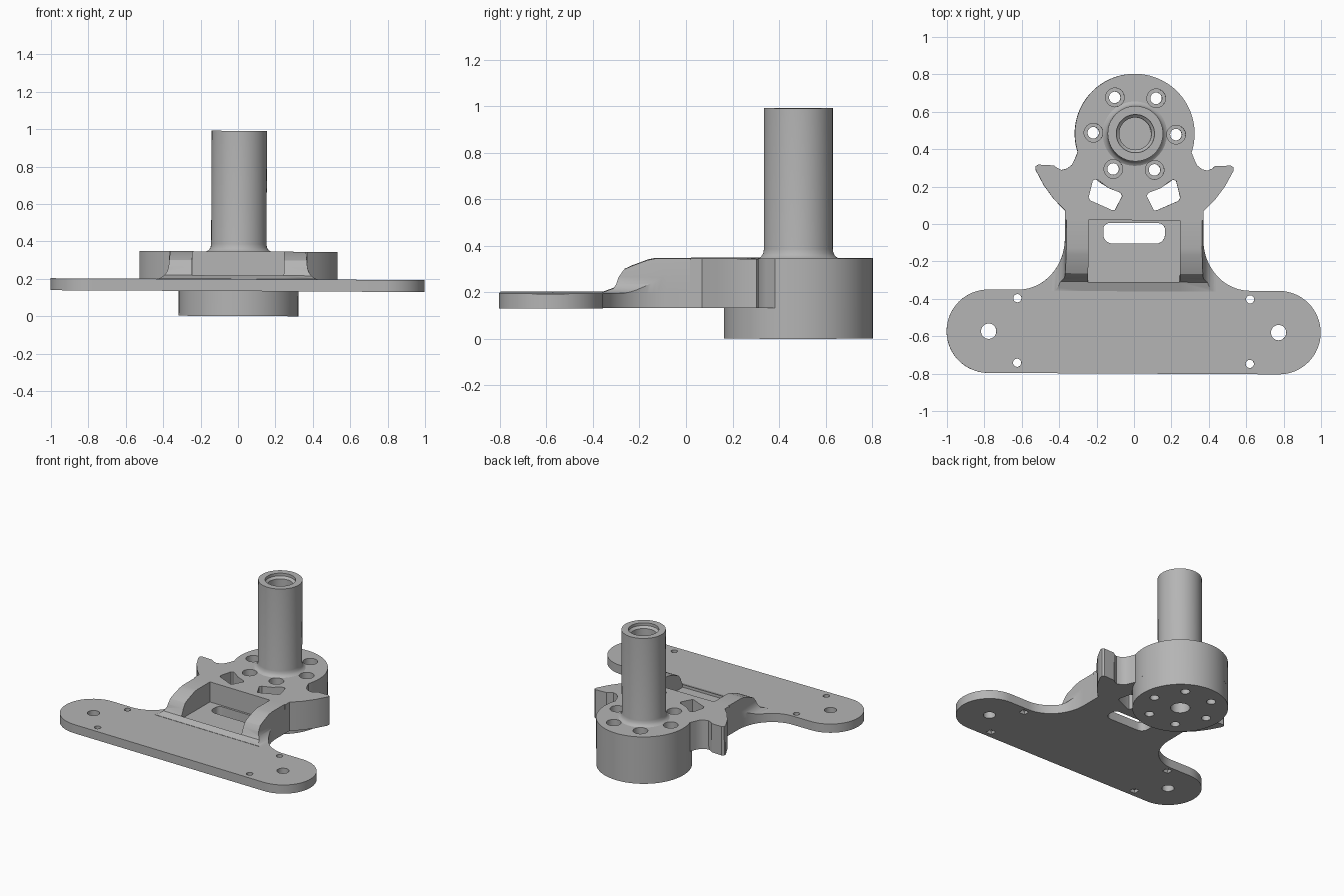
import bpy, bmesh, math
from mathutils import Euler, Matrix, Vector

cube = bpy.data.objects.get("Cube")
if cube:
    bpy.data.objects.remove(cube, do_unlink=True)

grey = bpy.data.materials.new("light_grey")
grey.use_nodes = True
colour = (0.46, 0.46, 0.46, 1)
grey.diffuse_color = colour
grey.node_tree.nodes["Principled BSDF"].inputs["Base Color"].default_value = colour

BOTTOM, FLOOR, TOP = 0.133, 0.197, 0.345
HUB_Y, HUB_R = 0.483, 0.32


def finish(name, bm):
    bmesh.ops.recalc_face_normals(bm, faces=bm.faces)
    mesh = bpy.data.meshes.new(name)
    bm.to_mesh(mesh)
    bm.free()
    mesh.materials.append(grey)
    obj = bpy.data.objects.new(name, mesh)
    bpy.context.collection.objects.link(obj)
    return obj


def prism(name, pts, lo, hi, axis="z"):
    """Extrude a flat outline along one axis."""
    place = {"z": lambda a, b: (a, b, lo), "x": lambda a, b: (lo, a, b),
             "y": lambda a, b: (a, lo, b)}[axis]
    bm = bmesh.new()
    face = bm.faces.new([bm.verts.new(place(a, b)) for a, b in pts])
    side = bmesh.ops.extrude_face_region(bm, geom=[face])["geom"]
    shift = Vector([hi - lo if k == axis else 0 for k in "xyz"])
    bmesh.ops.translate(bm, vec=shift,
                        verts=[v for v in side if isinstance(v, bmesh.types.BMVert)])
    return finish(name, bm)


def arc(cx, cy, rx, ry, start, end, n):
    angles = [math.radians(start + (end - start) * i / n) for i in range(n + 1)]
    return [(cx + rx * math.cos(t), cy + ry * math.sin(t)) for t in angles]


def mirrored(half):
    return half + [(-x, y) for x, y in reversed(half) if abs(x) > 1e-5]


def boolean(obj, tool, operation="DIFFERENCE"):
    mod = obj.modifiers.new("cut", "BOOLEAN")
    mod.operation, mod.solver, mod.object = operation, "EXACT", tool
    bpy.context.view_layer.objects.active = obj
    bpy.ops.object.modifier_apply(modifier=mod.name)
    bpy.data.objects.remove(tool, do_unlink=True)


def drill(obj, x, y, r, lo, hi, n=32):
    boolean(obj, prism("drill", arc(x, y, r, r, 0, 360, n)[:-1], lo, hi))


# Base plate: rounded ends, swept into the neck
plate_half = ([(0, -0.8)] + arc(0.777, -0.577, 0.223, 0.223, -90, 90, 32)
              + arc(0.62, -0.08, 0.25, 0.274, 270, 180, 20) + [(0.37, 0.02)])
plate_outline = mirrored(plate_half)
plate = prism("mounting_plate", plate_outline, BOTTOM, FLOOR)
for s in (-1, 1):
    drill(plate, s * 0.775, -0.577, 0.041, 0, 1)
    for y in (-0.4, -0.745):
        drill(plate, s * 0.622, y, 0.022, 0, 1, 20)
        # Square recess on the underside
        boolean(plate, prism("recess", arc(s * 0.622, y, 0.033, 0.033, 45, 315, 3),
                             0, BOTTOM + 0.025))
slot = mirrored([(0, -0.105)] + arc(0.115, -0.055, 0.05, 0.05, -90, 0, 8)
                + arc(0.13, -0.03, 0.035, 0.035, 0, 90, 8) + [(0, 0.005)])
boolean(plate, prism("slot", slot, 0, 1))

# Deck: side ears and a round end above the hub
ear = [(0.37, 0.02), (0.37, 0.07), (0.43, 0.13), (0.485, 0.205), (0.528, 0.285),
       (0.53, 0.305), (0.515, 0.315), (0.43, 0.311), (0.415, 0.298), (0.39, 0.287),
       (0.36, 0.295), (0.335, 0.315), (0.32, 0.345)]
deck_outline = mirrored(ear + arc(0, HUB_Y, HUB_R, HUB_R, -18, 90, 40))
deck = prism("deck", deck_outline, BOTTOM, TOP)
for s in (-1, 1):
    window = [(0.105, 0.073), (0.118, 0.073), (0.236, 0.125), (0.245, 0.142),
              (0.223, 0.23), (0.21, 0.238), (0.193, 0.233), (0.14, 0.192),
              (0.075, 0.167), (0.065, 0.15)]
    boolean(deck, prism("window", [(s * x, y) for x, y in window], 0, 1))

# Hub below the deck
hub = prism("hub", arc(0, HUB_Y, HUB_R, HUB_R, 0, 360, 96)[:-1], 0, BOTTOM)
drill(hub, 0, HUB_Y, 0.065, -1, 0.12)

# Ring of six counterbored bolt holes
for i in range(6):
    a = math.radians(60 * i - 1)
    x, y = 0.221 * math.cos(a), HUB_Y + 0.221 * math.sin(a)
    drill(hub, x, y, 0.031, -1, 1, 24)
    drill(deck, x, y, 0.031, -1, 1, 24)
    drill(deck, x, y, 0.05, 0.24, 1)

# Rails: flared section, trimmed by the side curve and the plate outline
section = [(0.245, 0.18), (0.245, TOP + 0.05), (0.36, TOP + 0.05), (0.363, TOP)]
section += arc(0.44, 0.275, 0.07, 0.078, 180, 270, 10) + [(0.44, 0.18)]
side = [(-0.36, 0.185), (-0.36, 0.199), (-0.31, 0.217), (-0.298, 0.235),
        (-0.288, 0.265), (-0.265, 0.298), (-0.235, 0.312), (-0.165, 0.338),
        (-0.13, TOP), (0.02, TOP), (0.02, 0.185)]
for label, s in (("left", 1), ("right", -1)):
    rail = prism(label + "_rail", [(s * x, z) for x, z in section], -0.4, 0.1, "y")
    boolean(rail, prism("side_curve", side, -1, 1, "x"), "INTERSECT")
    boolean(rail, prism("trim", plate_outline, 0, 1), "INTERSECT")

# Low lip along the front of the pocket
prism("pocket_lip", [(-0.36, 0.19), (-0.36, 0.199), (-0.31, 0.217), (-0.31, 0.19)],
      -0.245, 0.245, "x")

# Tubular post with a flared foot and chamfered bore
profile = [(0, TOP - 0.01), (0.172, TOP - 0.01), (0.172, TOP), (0.16, 0.352),
           (0.151, 0.366), (0.148, 0.385), (0.148, 0.99), (0.102, 0.99),
           (0.102, 0.97), (0.086, 0.955), (0.086, 0.355), (0, 0.355)]
bm = bmesh.new()
verts = [bm.verts.new((r, HUB_Y, z)) for r, z in profile]
edges = [bm.edges.new(pair) for pair in zip(verts, verts[1:])]
bmesh.ops.spin(bm, geom=verts + edges, cent=(0, HUB_Y, 0), axis=(0, 0, 1),
               angle=math.tau, steps=64)
bmesh.ops.remove_doubles(bm, verts=bm.verts, dist=1e-4)
finish("post", bm)

# Slight lean of the whole bracket, then shading
lean = Matrix.Translation((0, 0, 0.0016)) @ Euler((0, 0.005, -0.005)).to_matrix().to_4x4()
for obj in bpy.context.scene.objects:
    if obj.type == "MESH" and grey.name in obj.data.materials:
        obj.data.transform(lean)
        bpy.ops.object.select_all(action="DESELECT")
        obj.select_set(True)
        bpy.context.view_layer.objects.active = obj
        bpy.ops.object.shade_smooth_by_angle(angle=math.radians(30))
